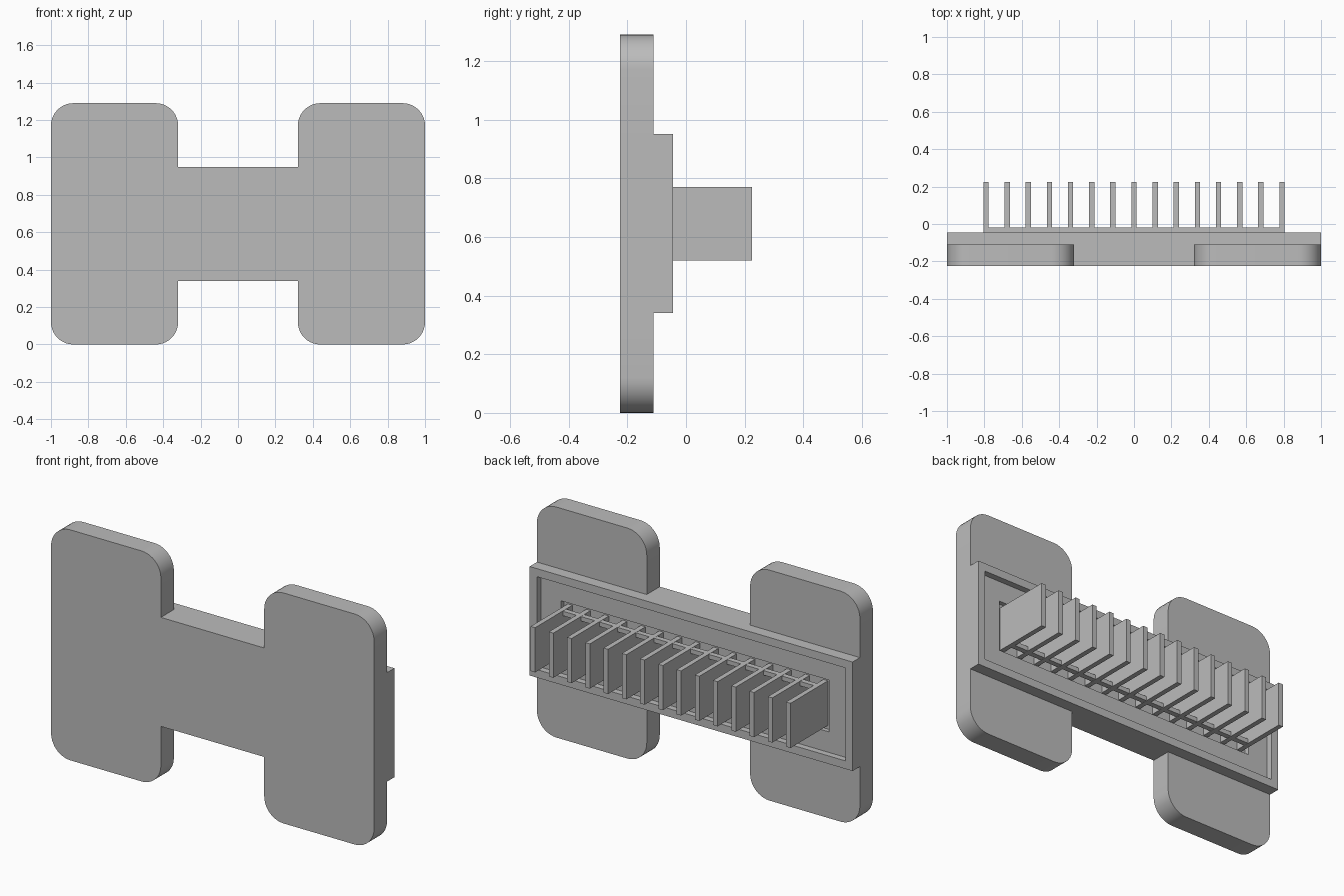
import bpy, bmesh, math
from mathutils import Vector

cube = bpy.data.objects.get("Cube")
if cube:
    bpy.data.objects.remove(cube, do_unlink=True)

grey = bpy.data.materials.new("plain_grey")
grey.use_nodes = True
color = (0.5, 0.5, 0.5, 1)
grey.diffuse_color = color
grey.node_tree.nodes["Principled BSDF"].inputs["Base Color"].default_value = color

MID = 0.645                       # height of the horizontal centre line
FRONT, STEP, BACK = -0.225, -0.11, -0.045


def finish(bm, name, smooth=False):
    bmesh.ops.recalc_face_normals(bm, faces=bm.faces[:])
    mesh = bpy.data.meshes.new(name)
    bm.to_mesh(mesh)
    bm.free()
    mesh.materials.append(grey)
    ob = bpy.data.objects.new(name, mesh)
    bpy.context.collection.objects.link(ob)
    if smooth:
        bpy.ops.object.select_all(action="DESELECT")
        ob.select_set(True)
        bpy.context.view_layer.objects.active = ob
        bpy.ops.object.shade_smooth_by_angle(angle=math.radians(30))
    return ob


def box(name, x0, x1, y0, y1, z0, z1):
    bm = bmesh.new()
    bmesh.ops.create_cube(bm, size=1)
    for v in bm.verts:
        v.co = ((x0 + x1) / 2 + v.co.x * (x1 - x0),
                (y0 + y1) / 2 + v.co.y * (y1 - y0),
                (z0 + z1) / 2 + v.co.z * (z1 - z0))
    return finish(bm, name)


# Front plate: H outline, one quarter mirrored to all four
radius, steps = 0.12, 10
quarter = [(1.0, 0.305)]
for cx, start in ((1 - radius, 0), (0.32 + radius, 90)):
    for i in range(steps + 1):
        a = math.radians(start + 90 * i / steps)
        quarter.append((cx + radius * math.cos(a), MID - radius + radius * math.sin(a)))
quarter.append((0.32, 0.305))
half = quarter + [(-x, z) for x, z in reversed(quarter)]
outline = half + [(-x, -z) for x, z in half]
bm = bmesh.new()
face = bm.faces.new([bm.verts.new((x, FRONT, MID + z)) for x, z in outline])
ext = bmesh.ops.extrude_face_region(bm, geom=[face])
bmesh.ops.translate(bm, vec=(0, STEP - FRONT, 0),
                    verts=[g for g in ext["geom"] if isinstance(g, bmesh.types.BMVert)])
finish(bm, "front_plate", smooth=True)

# Back housing: nested rectangles form the rim, recessed panel and fin pocket
rings = [(1.0, 0.305, STEP), (1.0, 0.305, BACK), (0.955, 0.26, BACK),
         (0.955, 0.26, -0.08), (0.83, 0.145, -0.08), (0.83, 0.145, -0.105)]
bm = bmesh.new()
loops = []
for hx, hz, y in rings:
    loops.append([bm.verts.new((sx * hx, y, MID + sz * hz))
                  for sx, sz in ((1, 1), (-1, 1), (-1, -1), (1, -1))])
for a, b in zip(loops, loops[1:]):
    for i in range(4):
        j = (i + 1) % 4
        bm.faces.new((a[i], a[j], b[j], b[i]))
bm.faces.new(loops[-1])
bm.faces.new(loops[0])
finish(bm, "back_housing")

# Row of upright fins
count, pitch, thick = 15, 0.113, 0.028
for i in range(count):
    x = (i - (count - 1) / 2) * pitch
    box("fin", x - thick / 2, x + thick / 2, -0.105, 0.225, 0.52, 0.77)

# Rails joining the fins along top and bottom
for name, z in (("lower_rail", 0.521), ("upper_rail", 0.744)):
    box(name, -0.79, 0.79, -0.05, -0.02, z, z + 0.025)
